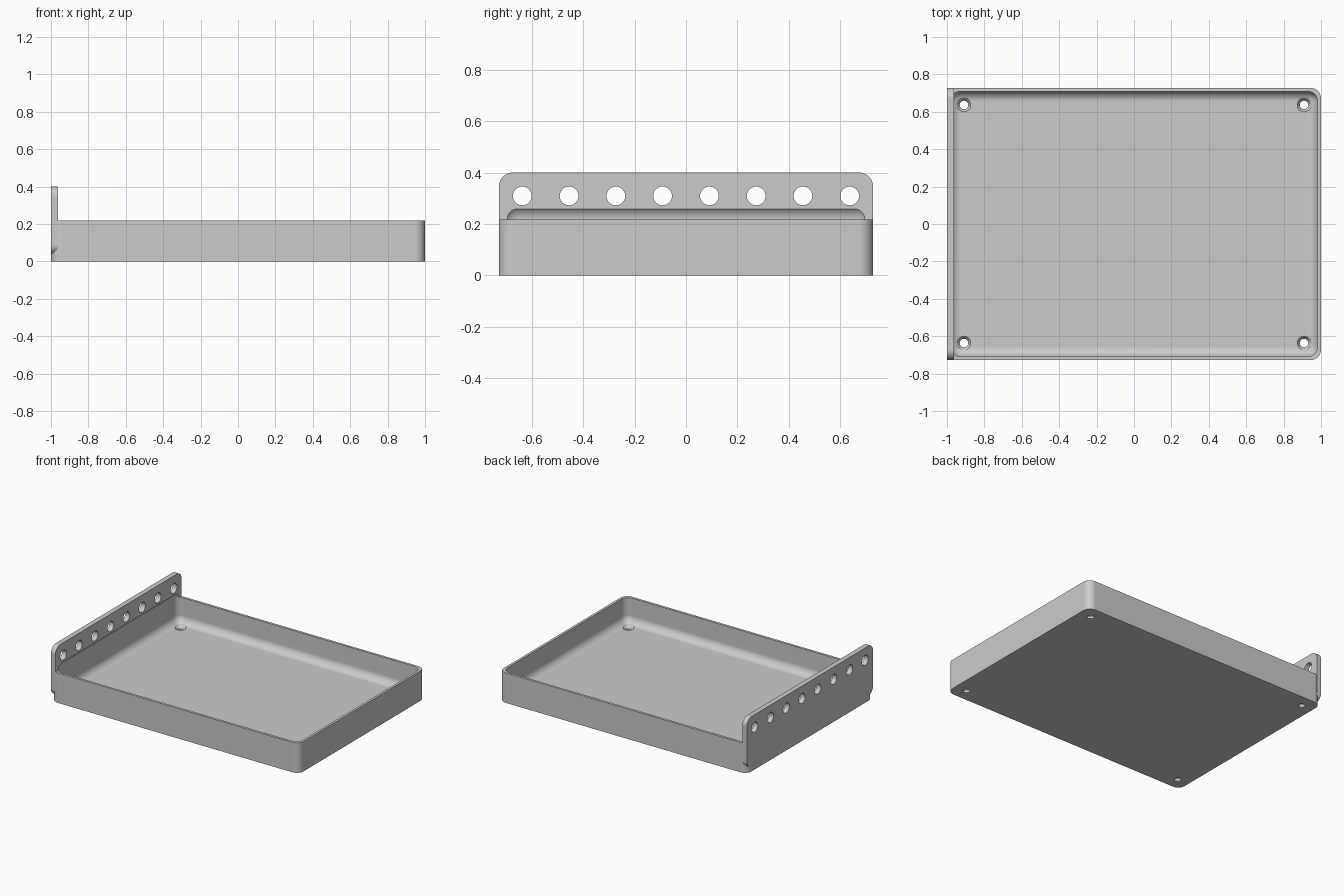
import bpy
import bmesh
import math
from mathutils import Matrix, Vector

cube = bpy.data.objects.get("Cube")
if cube:
    bpy.data.objects.remove(cube, do_unlink=True)

UNIT = 1 / 55          # design grid: the tray is 110 long, 80 wide
RADIUS = 3             # shared corner rounding

grey = bpy.data.materials.new("Light grey")
grey.use_nodes = True
colour = (0.6, 0.6, 0.6, 1)
grey.diffuse_color = colour
grey.node_tree.nodes["Principled BSDF"].inputs["Base Color"].default_value = colour


def make_object(name, bm):
    bmesh.ops.scale(bm, vec=(UNIT,) * 3, verts=bm.verts)
    bmesh.ops.recalc_face_normals(bm, faces=bm.faces)
    mesh = bpy.data.meshes.new(name)
    bm.to_mesh(mesh)
    bm.free()
    mesh.materials.append(grey)
    obj = bpy.data.objects.new(name, mesh)
    bpy.context.collection.objects.link(obj)
    return obj


def rounded_box(name, low, high, axis=None):
    """Box with rounded edges: all of them, or only those along one axis."""
    low, high = Vector(low), Vector(high)
    bm = bmesh.new()
    bmesh.ops.create_cube(bm, size=1)
    bmesh.ops.scale(bm, vec=high - low, verts=bm.verts)
    bmesh.ops.translate(bm, vec=(low + high) / 2, verts=bm.verts)
    edges = [e for e in bm.edges if axis is None
             or abs((e.verts[0].co - e.verts[1].co)[axis]) > 0.1]
    bmesh.ops.bevel(bm, geom=edges, offset=RADIUS, segments=10,
                    profile=0.5, affect="EDGES")
    return make_object(name, bm)


def add_cone(bm, centre, r_low, r_high, depth, turn=Matrix()):
    bmesh.ops.create_cone(bm, cap_ends=True, segments=40, radius1=r_low,
                          radius2=r_high, depth=depth,
                          matrix=Matrix.Translation(centre) @ turn)


def combine(target, other, operation):
    mod = target.modifiers.new(operation.title(), "BOOLEAN")
    mod.operation = operation
    mod.solver = "EXACT"
    mod.object = other
    bpy.context.view_layer.objects.active = target
    bpy.ops.object.modifier_apply(modifier=mod.name)
    bpy.data.objects.remove(other, do_unlink=True)


# Outer tray block joined to the upright mounting plate
tray = rounded_box("tray", (-55, -40, 0), (55, 40, 12), axis=2)
plate = rounded_box("mounting_plate", (-55, -40, 2), (-53, 40, 22), axis=0)
combine(tray, plate, "UNION")

# Hollow interior, which also undercuts the foot of the plate
cavity = rounded_box("cavity_cutter", (-54, -39, 2), (54, 39, 15))
combine(tray, cavity, "DIFFERENCE")

# Row of holes along the plate
bm = bmesh.new()
for i in range(8):
    add_cone(bm, (-54, -35 + 10 * i, 17), 2, 2, 6,
             Matrix.Rotation(math.pi / 2, 4, "Y"))
combine(tray, make_object("plate_hole_cutter", bm), "DIFFERENCE")

# Countersunk screw holes in the floor corners
for part, z, r_low, r_high, depth in (("bore", 1, 1.25, 1.25, 6),
                                      ("countersink", 2, 1.25, 2.75, 2)):
    bm = bmesh.new()
    for x in (-50, 50):
        for y in (-35, 35):
            add_cone(bm, (x, y, z), r_low, r_high, depth)
    combine(tray, make_object(part + "_cutter", bm), "DIFFERENCE")

# Smooth fillets with crisp edges and flat broad faces
bpy.ops.object.select_all(action="DESELECT")
tray.select_set(True)
bpy.context.view_layer.objects.active = tray
bpy.ops.object.shade_smooth_by_angle(angle=math.radians(30))
weighted = tray.modifiers.new("Weighted normals", "WEIGHTED_NORMAL")
weighted.keep_sharp = True
